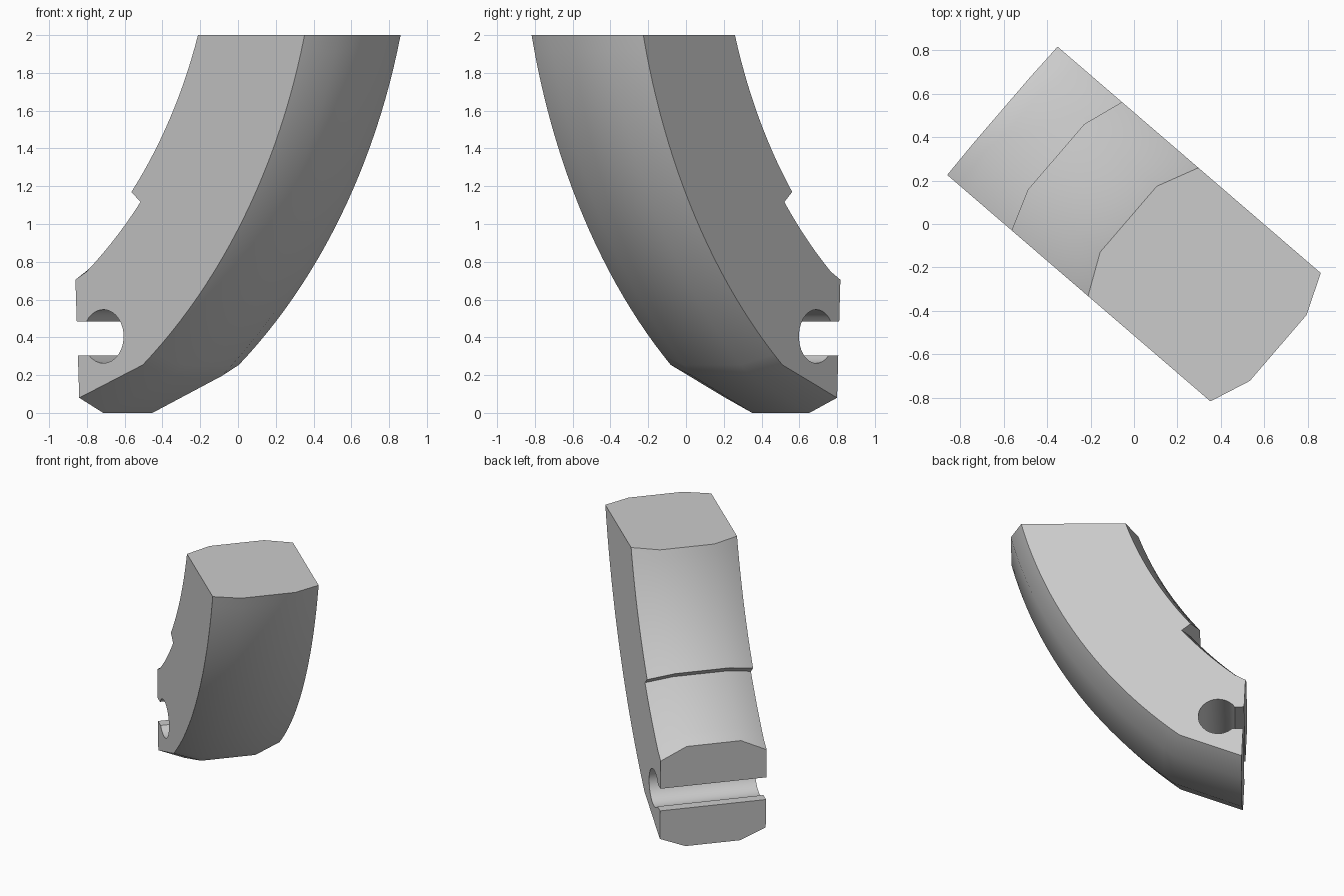
import bpy, bmesh
from math import sin, cos, asin, pi, radians, atan2
from mathutils import Matrix, Vector

cube = bpy.data.objects.get("Cube")
if cube:
    bpy.data.objects.remove(cube, do_unlink=True)

# Arc layout in the side plane (u = along the block, z = up)
CENTRE_U, CENTRE_Z = -2.374, 2.815
STEP, END = 0.697, 0.897            # angles of the notch and of the arc ends
TOP = 2.0
R_UPPER, R_LOWER, R_OUTER = 2.563, 2.646, 3.277
HOLE_U, HOLE_Z, HOLE_R = -0.605, 0.405, 0.142
SLOT_TOP, SLOT_BOTTOM = 0.483, 0.305


def arc(radius, start, end, count):
    angles = [start + (end - start) * i / count for i in range(count + 1)]
    return [(CENTRE_U + radius * cos(a), CENTRE_Z - radius * sin(a)) for a in angles]


def top_angle(radius):
    return asin((CENTRE_Z - TOP) / radius)


def back(z):
    """Point on the slightly leaning back end."""
    return (-0.80 - 0.043 * (z - 0.705), z)


def profile(inset, outset, lip, toe):
    """Closed side outline; the middle of the block swells by inset and outset."""
    upper, lower, outer = R_UPPER - inset, R_LOWER - inset, R_OUTER + outset
    pts = arc(upper, top_angle(upper), STEP, 14)
    pts += arc(lower, STEP, END, 7)
    pts += [back(lip), back(SLOT_TOP)]
    # Keyhole slot
    a0 = pi - asin((SLOT_TOP - HOLE_Z) / HOLE_R)
    a1 = -pi + asin((HOLE_Z - SLOT_BOTTOM) / HOLE_R)
    for i in range(25):
        a = a0 + (a1 - a0) * i / 24
        pts.append((HOLE_U + HOLE_R * cos(a), HOLE_Z + HOLE_R * sin(a)))
    pts += [back(SLOT_BOTTOM), back(toe)]
    return pts + arc(outer, END, top_angle(outer), 24)


edge = profile(0, 0, 0.705, 0.08)
middle = profile(0.085, 0.074, 0.80, 0.0)

# Loft the outlines across the width
bm = bmesh.new()
rings = []
for w, outline in ((-0.39, edge), (-0.2, middle), (0.2, middle), (0.39, edge)):
    rings.append([bm.verts.new((u, w, z)) for u, z in outline])
for a, b in zip(rings, rings[1:]):
    for i in range(len(a)):
        j = (i + 1) % len(a)
        bm.faces.new((a[i], a[j], b[j], b[i]))
bm.faces.new(rings[0])
bm.faces.new(rings[-1])
bmesh.ops.recalc_face_normals(bm, faces=bm.faces)
bmesh.ops.rotate(bm, verts=bm.verts, cent=Vector(),
                 matrix=Matrix.Rotation(atan2(-0.652, 0.758), 3, 'Z'))

mesh = bpy.data.meshes.new("curved_block")
bm.to_mesh(mesh)
bm.free()
block = bpy.data.objects.new("curved_block", mesh)
bpy.context.collection.objects.link(block)

# Single grey finish
grey = bpy.data.materials.new("light_grey")
grey.use_nodes = True
colour = (0.6, 0.6, 0.6, 1)
grey.diffuse_color = colour
grey.node_tree.nodes["Principled BSDF"].inputs["Base Color"].default_value = colour
mesh.materials.append(grey)

bpy.ops.object.select_all(action='DESELECT')
block.select_set(True)
bpy.context.view_layer.objects.active = block
bpy.ops.object.shade_smooth_by_angle(angle=radians(30))
